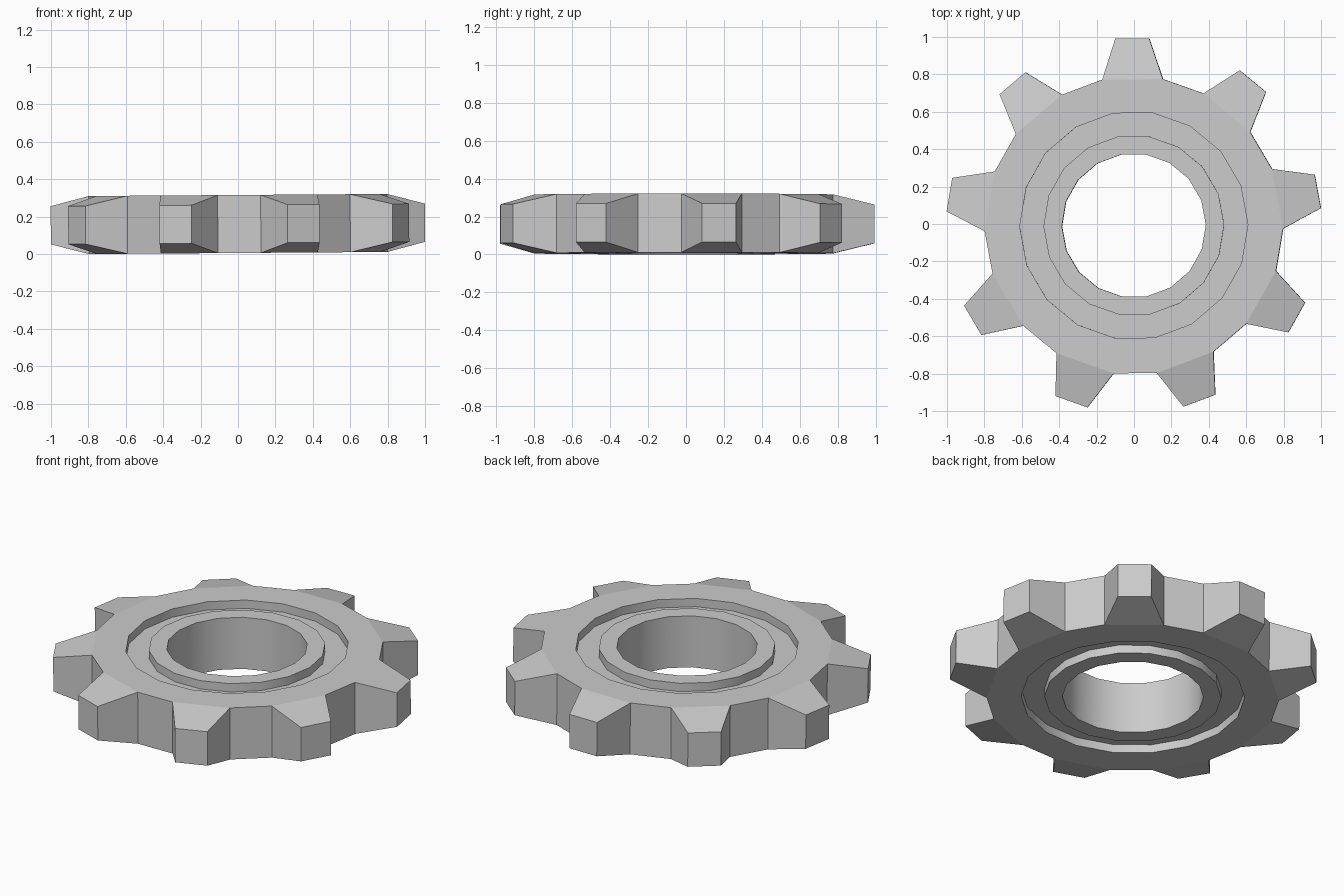
import bpy, bmesh
from math import radians, cos, sin
from mathutils import Matrix

if "Cube" in bpy.data.objects:
    bpy.data.objects.remove(bpy.data.objects["Cube"])

TEETH = 9
H, TIP_H, GROOVE = 0.155, 0.102, 0.05   # half heights and groove depth
bm = bmesh.new()


def loop(r, half_angle, z):
    """Ring of paired points, one pair per tooth."""
    pts = []
    for k in range(TEETH):
        for s in (-1, 1):
            a = radians(90 + 40 * k + s * half_angle)
            pts.append(bm.verts.new((r * cos(a), r * sin(a), z)))
    return pts


def bridge(a, b, smooth=False, start=0, step=1):
    n = len(a)
    for i in range(start, n, step):
        j = (i + 1) % n
        f = bm.faces.new((a[i], a[j], b[j], b[i]))
        f.smooth = smooth


# Revolved section: bore, inner rim, groove, outer rim, on both sides
def side(s):
    return [loop(0.385, 10, s * H), loop(0.483, 10, s * H),
            loop(0.483, 10, s * (H - GROOVE)), loop(0.61, 10, s * (H - GROOVE)),
            loop(0.61, 10, s * H), loop(0.798, 11.72, s * H)]


top, bottom = side(1), side(-1)
for rings in (top, bottom):
    for i in range(5):
        bridge(rings[i], rings[i + 1], smooth=i in (1, 3))
bridge(top[0], bottom[0], smooth=True)

# Valley walls between teeth
bridge(top[5], bottom[5], start=1, step=2)

# Tapered teeth
tip_t, tip_b = loop(1.004, 5.2, TIP_H), loop(1.004, 5.2, -TIP_H)
bridge(top[5], tip_t, step=2)
bridge(tip_t, tip_b, step=2)
bridge(tip_b, bottom[5], step=2)
for i in range(2 * TEETH):
    bm.faces.new((top[5][i], tip_t[i], tip_b[i], bottom[5][i]))

bmesh.ops.recalc_face_normals(bm, faces=bm.faces)
# Sharp rims so only the round walls shade smoothly
for e in bm.edges:
    e.smooth = e.calc_face_angle(0) < radians(35)

# Slight turn and tilt, then rest on the ground
bm.transform(Matrix.Rotation(radians(-0.4), 4, 'Y') @ Matrix.Rotation(radians(0.5), 4, 'Z'))
low = min(v.co.z for v in bm.verts)
bm.transform(Matrix.Translation((0, -0.008, -low)))

mesh = bpy.data.meshes.new("gear_wheel")
bm.to_mesh(mesh)
bm.free()
bpy.context.collection.objects.link(bpy.data.objects.new("gear_wheel", mesh))
